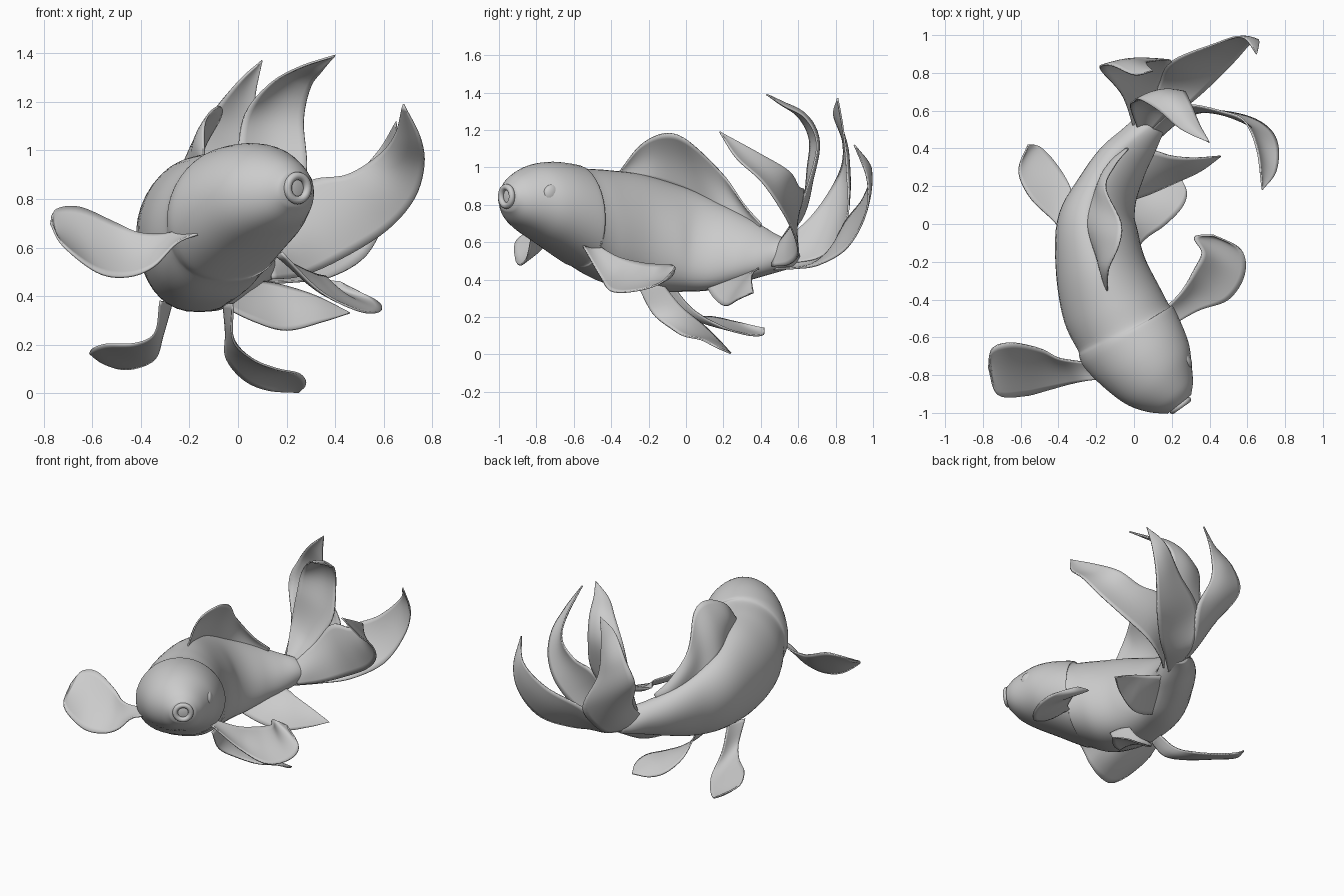
import bpy, bmesh, math
from mathutils import Vector


def spline(pts, n):
    """Catmull-Rom samples through points of any dimension."""
    p = [tuple(2 * a - b for a, b in zip(pts[0], pts[1]))] + list(pts)
    p.append(tuple(2 * a - b for a, b in zip(pts[-1], pts[-2])))
    out = []
    for k in range(n + 1):
        s = k / n * (len(pts) - 1)
        i = min(int(s), len(pts) - 2)
        t = s - i
        out.append([0.5 * (2 * b + (c - a) * t + (2 * a - 5 * b + 4 * c - d) * t * t
                           + (3 * b - a - 3 * c + d) * t ** 3)
                    for a, b, c, d in zip(*p[i:i + 4])])
    return out


def mesh_object(name, rows, closed=False):
    """Skin a grid of points; closed rows become capped rings."""
    bm = bmesh.new()
    grid = [[bm.verts.new(v) for v in r] for r in rows]
    m = len(grid[0])
    for a, b in zip(grid, grid[1:]):
        for j in range(m if closed else m - 1):
            k = (j + 1) % m
            bm.faces.new((a[j], a[k], b[k], b[j]))
    if closed:
        bm.faces.new(grid[0])
        bm.faces.new(grid[-1])
    bmesh.ops.remove_doubles(bm, verts=bm.verts, dist=0.0005)
    bmesh.ops.recalc_face_normals(bm, faces=bm.faces)
    me = bpy.data.meshes.new(name)
    bm.to_mesh(me)
    bm.free()
    for f in me.polygons:
        f.use_smooth = True
    ob = bpy.data.objects.new(name, me)
    bpy.context.collection.objects.link(ob)
    return ob


def fin(name, edge_a, edge_b, camber=0.02, n=36, m=10):
    """Curved membrane lofted between its two edge curves."""
    a = [Vector(v) for v in spline(edge_a, n)]
    b = [Vector(v) for v in spline(edge_b, n)]
    rows = []
    for i in range(n + 1):
        j, k = max(i - 1, 0), min(i + 1, n)
        nor = (b[i] - a[i]).cross(a[k] + b[k] - a[j] - b[j])
        nor = nor.normalized() if nor.length > 1e-6 else Vector()
        depth = camber * min(1, (b[i] - a[i]).length / 0.2)
        rows.append([a[i].lerp(b[i], t / m) + nor * depth * math.sin(math.pi * t / m)
                     for t in range(m + 1)])
    ob = mesh_object(name, rows)
    mod = ob.modifiers.new("thickness", 'SOLIDIFY')
    mod.thickness, mod.offset = 0.009, 0
    return ob


# Body: bent spine stations (x, y, half width, top z, bottom z, roll), with a gill step
stations = [(.24, -.955, .08, .91, .77, 0), (.2, -.905, .145, .965, .70, 0), (.125, -.815, .22, 1.015, .63, 0),
            (.05, -.71, .262, 1.03, .56, 0), (-.03, -.595, .285, 1.015, .48, 0), (-.055, -.55, .27, .995, .45, 0),
            (-.12, -.42, .268, .985, .38, 0), (-.18, -.22, .237, .96, .34, .02), (-.2, 0, .205, .89, .335, .05),
            (-.15, .17, .155, .80, .345, .06), (-.07, .32, .13, .72, .385, .05), (.015, .43, .105, .66, .42, .03),
            (.08, .52, .085, .62, .45, 0), (.115, .58, .06, .57, .465, 0)]
line = spline(stations, 78)
rings = []
for i, (x, y, w, zt, zb, roll) in enumerate(line):
    j, k = line[max(i - 2, 0)], line[min(i + 2, len(line) - 1)]
    side = Vector((k[1] - j[1], j[0] - k[0], 0)).normalized()
    ring = []
    for s in range(40):
        t = math.tau * s / 40
        c, h = math.cos(t), math.sin(t)
        full = 0.82 if h < 0 else 1.0 + 0.2 * min(1, max(0, (y + .5) / .4))
        wide = w * math.copysign(abs(c) ** full, c) * (1 - 0.06 * h) - roll * h
        ring.append(Vector((x, y, (zt + zb) / 2 + (zt - zb) / 2 * h)) + side * wide)
    rings.append(ring)
mesh_object("body", rings, True)

# Eyes: low bulges on either side of the head
for name, loc in (("left_eye", (.005, -.905, .86)), ("right_eye", (.268, -.715, .86))):
    bpy.ops.mesh.primitive_uv_sphere_add(segments=24, ring_count=12, radius=1, location=loc)
    eye = bpy.context.object
    eye.name = name
    eye.scale = (.055, .03, .05)
    eye.rotation_euler = (0, 0, math.pi / 2 + .6)
    bpy.ops.object.shade_smooth()

# Mouth: soft ring of lips
bpy.ops.mesh.primitive_torus_add(major_radius=.05, minor_radius=.017, major_segments=28, minor_segments=10,
                                 location=(.245, -.96, .845), rotation=(math.pi / 2, 0, .62))
bpy.context.object.name = "lips"
bpy.ops.object.shade_smooth()

# Dorsal fin
fin("dorsal_fin",
    [(-.14, -.36, .95), (-.19, -.2, .94), (-.25, 0, .87), (-.21, .17, .78), (-.12, .33, .69), (-.05, .39, .66)],
    [(-.14, -.36, .97), (-.135, -.24, 1.12), (-.08, -.11, 1.18), (-.07, .01, 1.14), (-.15, .19, .97),
     (-.1, .31, .80), (-.03, .4, .70)], .02)

# Pectoral fins
fin("left_pectoral_fin",
    [(-.15, -.76, .71), (-.28, -.73, .66), (-.4, -.71, .66), (-.5, -.66, .70), (-.65, -.63, .765),
     (-.75, -.66, .755), (-.77, -.76, .70)],
    [(-.15, -.82, .66), (-.25, -.83, .62), (-.35, -.85, .52), (-.46, -.88, .48), (-.58, -.91, .50),
     (-.72, -.905, .61), (-.77, -.76, .70)], .015)
fin("right_pectoral_fin",
    [(.14, -.47, .58), (.25, -.36, .52), (.32, -.24, .49), (.36, -.15, .48), (.32, -.07, .475), (.42, -.06, .46)],
    [(.18, -.55, .58), (.34, -.46, .42), (.50, -.40, .34), (.585, -.27, .34), (.57, -.14, .38), (.42, -.06, .46)],
    -.02)

# Pelvic fins
fin("left_pelvic_fin",
    [(-.27, -.08, .38), (-.31, .04, .24), (-.34, .2, .145), (-.42, .33, .105), (-.5, .41, .105), (-.56, .42, .14)],
    [(-.32, -.2, .38), (-.34, -.1, .25), (-.42, .01, .205), (-.55, .14, .2), (-.61, .28, .17), (-.56, .42, .14)], 0.01)
fin("right_pelvic_fin",
    [(-.06, -.12, .37), (-.05, -.02, .25), (-.05, .1, .15), (.02, .19, .06), (.12, .23, .015), (.25, .24, .005)],
    [(-.02, -.26, .37), (-.02, -.18, .22), (.06, -.08, .14), (.16, -.01, .1), (.25, .08, .08), (.28, .16, .04),
     (.25, .24, .005)], .01)

# Anal fin, swept out to the right
fin("anal_fin",
    [(-.1, .1, .38), (.06, .15, .30), (.2, .21, .26), (.35, .28, .295), (.46, .36, .33)],
    [(-.02, .4, .46), (.1, .39, .46), (.2, .36, .44), (.32, .35, .40), (.46, .36, .33)], -.01)

# Tail: four flowing lobes in two joined pairs, webbed together near the root
fin("tail_side_lobe",
    [(.09, .5, .60), (.19, .59, .73), (.29, .63, .87), (.45, .6, .9), (.58, .55, .98), (.65, .4, 1.07), (.68, .18, 1.19)],
    [(.14, .46, .47), (.25, .55, .48), (.4, .6, .54), (.6, .57, .66), (.72, .5, .79), (.765, .4, .93), (.75, .27, 1.05),
     (.68, .18, 1.19)], .02)
fin("tail_upper_lobe",
    [(.02, .5, .60), (-.02, .62, .8), (0, .65, 1.0), (.03, .66, 1.15), (.13, .6, 1.27), (.25, .5, 1.34), (.4, .43, 1.39)],
    [(.09, .5, .60), (.19, .59, .73), (.28, .65, .9), (.27, .70, 1.12), (.3, .64, 1.26), (.35, .52, 1.33),
     (.4, .43, 1.39)], -.03)
fin("tail_back_lobe",
    [(.01, .48, .57), (-.06, .68, .75), (-.18, .82, .97), (-.12, .84, 1.13), (0, .79, 1.28), (.1, .81, 1.37)],
    [(.08, .55, .48), (.13, .74, .53), (.2, .86, .72), (.08, .86, .98), (.07, .84, 1.2), (.1, .81, 1.37)], -.02)
fin("tail_lower_lobe",
    [(.08, .55, .48), (.13, .74, .53), (.2, .86, .72), (.42, .95, .84), (.57, .99, .99), (.65, .9, 1.12)],
    [(.1, .46, .455), (.23, .58, .46), (.38, .71, .48), (.53, .86, .57), (.62, .96, .75), (.66, .97, .93),
     (.65, .9, 1.12)], -.01)
